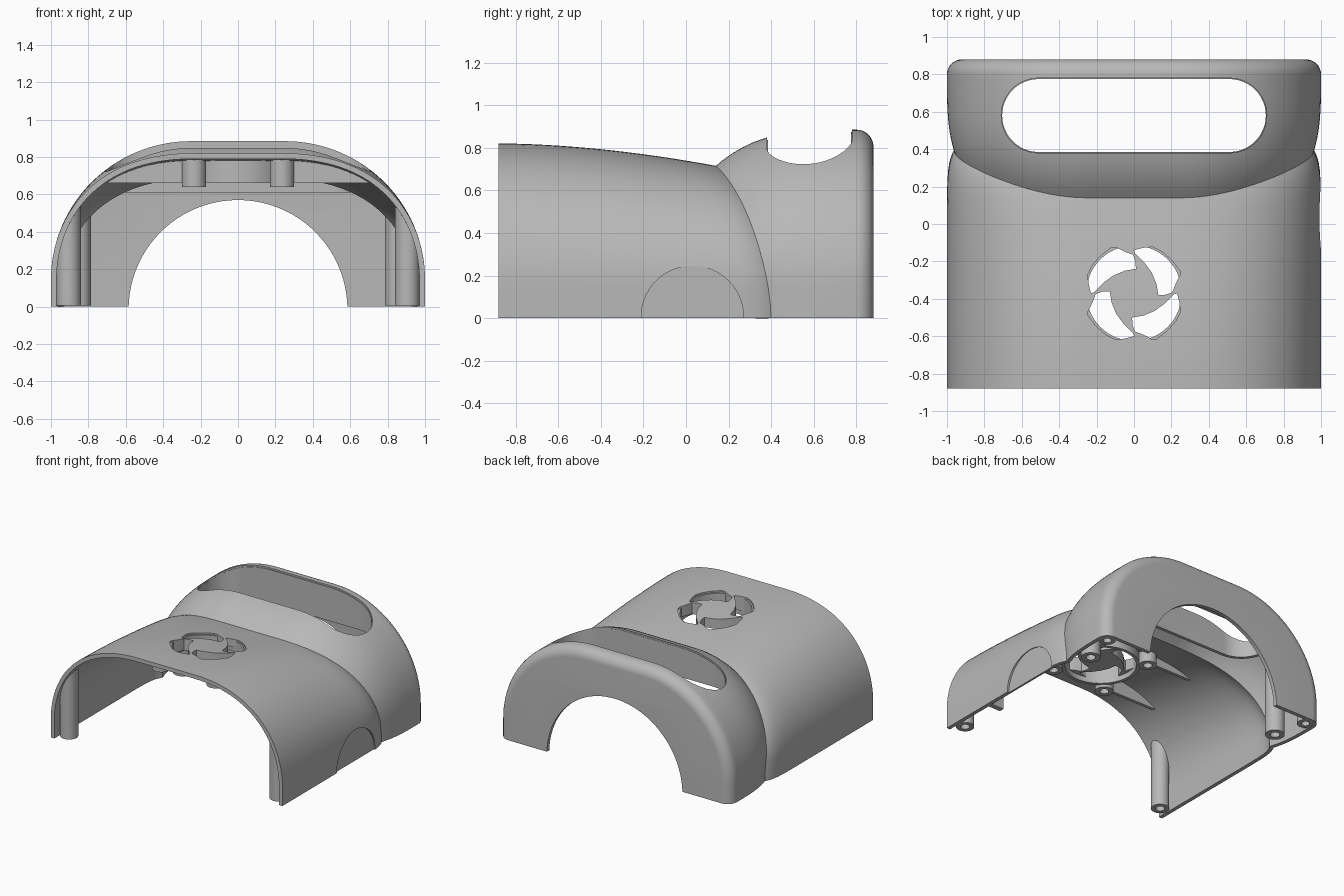
import bpy, bmesh, math
from mathutils import Matrix

if "Cube" in bpy.data.objects:
    bpy.data.objects.remove(bpy.data.objects["Cube"])

grey = bpy.data.materials.new("plain grey")
grey.use_nodes = True
COLOUR = (0.48, 0.48, 0.48, 1)
grey.diffuse_color = COLOUR
grey.node_tree.nodes["Principled BSDF"].inputs["Base Color"].default_value = COLOUR

FRONT, BACK, FILLET = -0.88, 0.88, 0.08
FAN_Y, FAN_OFF = -0.37, 0.24


def finish(name, bm):
    bmesh.ops.recalc_face_normals(bm, faces=bm.faces[:])
    me = bpy.data.meshes.new(name)
    bm.to_mesh(me)
    bm.free()
    me.materials.append(grey)
    ob = bpy.data.objects.new(name, me)
    bpy.context.collection.objects.link(ob)
    return ob


def boolean(ob, other, op, remove=True):
    mod = ob.modifiers.new("bool", 'BOOLEAN')
    mod.operation, mod.object, mod.solver = op, other, 'EXACT'
    bake(ob)
    if remove:
        bpy.data.objects.remove(other)


def bake(ob):
    dg = bpy.context.evaluated_depsgraph_get()
    dg.update()
    me = bpy.data.meshes.new_from_object(ob.evaluated_get(dg))
    ob.modifiers.clear()
    ob.data = me


def smooth(ob):
    bpy.ops.object.select_all(action='DESELECT')
    ob.select_set(True)
    bpy.context.view_layer.objects.active = ob
    bpy.ops.object.shade_smooth_by_angle(angle=math.radians(25))


# Arch cross-section: (x, z, normal x, normal z), from +x foot to -x foot
def arch():
    flat, rx, rz, z0, n = 0.25, 0.75, 0.74, 0.145, 28
    half = [(1, 0, 1, 0), (1, z0 / 2, 1, 0)]
    for i in range(n + 1):
        a = math.pi / 2 * i / n
        c, s = math.cos(a), math.sin(a)
        half.append((flat + rx * c, z0 + rz * s, c, s))
    return half + [(0, z0 + rz, 0, 1)] + [(-x, z, -nx, nz) for x, z, nx, nz in reversed(half)]


# Rings of the hood: front body, waist seam, swollen rear, rounded back edge
def rings(inset=0.0):
    stations = [("front", 1 - (1 - i / 20) ** 1.5) for i in range(21)]
    stations += [("rear", i / 16) for i in range(1, 17)]
    stations += [("fillet", i / 8) for i in range(1, 9)]
    out = []
    for kind, t in stations:
        ring = []
        for x, z, nx, nz in arch():
            seam = 0.4 - 0.26 * (z / 0.885) ** 1.6
            w = nz ** 2
            if kind == "front":
                y = FRONT + (seam - FRONT) * t
                g = t ** 1.8
                d = 0.065 * nz ** 4 * (1 - g) + 0.17 * w * g + 0.04 * (1 - w) * t ** 20
            elif kind == "rear":
                y = seam + (BACK - FILLET - seam) * t
                d = (w * 0.17 + (1 - w) * 0.04) * (1 - t) ** 3.4
            else:
                a = t * math.pi / 2
                y = BACK - FILLET + FILLET * math.sin(a)
                d = FILLET * (1 - math.cos(a))
            d += inset
            ring.append((x - nx * d, min(y, BACK - inset), z - nz * d))
        out.append(ring)
    return out


def hood(name, inset=0.0, closed=False):
    bm = bmesh.new()
    grid = [[bm.verts.new(p) for p in ring] for ring in rings(inset)]
    for a, b in zip(grid, grid[1:]):
        for i in range(len(a) - 1):
            bm.faces.new((a[i], a[i + 1], b[i + 1], b[i]))
    bm.faces.new(grid[-1])
    if closed:
        bm.faces.new(list(reversed(grid[0])))
        bm.faces.new([r[0] for r in grid] + [r[-1] for r in reversed(grid)])
        bmesh.ops.remove_doubles(bm, verts=bm.verts[:], dist=1e-5)
    return finish(name, bm)


def prism(name, pts, z0, z1):
    bm = bmesh.new()
    f = bm.faces.new([bm.verts.new((x, y, z0)) for x, y in pts])
    top = bmesh.ops.extrude_face_region(bm, geom=[f])["geom"]
    bmesh.ops.translate(bm, vec=(0, 0, z1 - z0),
                        verts=[v for v in top if isinstance(v, bmesh.types.BMVert)])
    return finish(name, bm)


def lathe(name, profile, x, y, steps=32):
    bm = bmesh.new()
    loops = []
    for k in range(steps):
        a = 2 * math.pi * k / steps
        loops.append([bm.verts.new((x + r * math.cos(a), y + r * math.sin(a), z)) for r, z in profile])
    for k in range(steps):
        a, b = loops[k], loops[(k + 1) % steps]
        for i in range(len(profile) - 1):
            bm.faces.new((a[i], b[i], b[i + 1], a[i + 1]))
    bmesh.ops.remove_doubles(bm, verts=bm.verts[:], dist=1e-5)
    return finish(name, bm)


def box(name, x0, x1, y0, y1, z0, z1):
    return prism(name, [(x0, y0), (x1, y0), (x1, y1), (x0, y1)], z0, z1)


def cylinder(name, r, depth, loc, axis):
    bm = bmesh.new()
    bmesh.ops.create_cone(bm, cap_ends=True, segments=96, radius1=r, radius2=r, depth=depth,
                          matrix=Matrix.Translation(loc) @ Matrix.Rotation(math.pi / 2, 4, axis))
    return finish(name, bm)


def stadium(name, r, z0, z1):
    pts = []
    for side in (1, -1):
        for i in range(25):
            a = math.pi * (i / 24 - 0.5)
            pts.append((side * (0.51 + r * math.cos(a)), 0.58 + side * r * math.sin(a)))
    return prism(name, pts, z0, z1)


# Four swirled fan openings
BLADE = [(0, 0.23), (0.05, 0.243), (0.1, 0.247), (0.15, 0.222), (0.2, 0.178), (0.245, 0.12),
         (0.245, 0.095), (0.222, 0.05), (0.205, 0.005), (0.17, -0.008), (0.13, -0.01),
         (0.12, 0.05), (0.095, 0.11), (0.055, 0.165), (0.005, 0.215)]


def cut_fan(ob):
    for c, s in ((1, 0), (0, 1), (-1, 0), (0, -1)):
        pts = [(x * c - y * s, FAN_Y + x * s + y * c) for x, y in BLADE]
        boolean(ob, prism("fan_cutter", pts, 0.5, 1.0), 'DIFFERENCE')


# Thin shell
shell = hood("shell")
top = max(shell.data.polygons, key=lambda p: p.center.z)
if top.normal.z < 0:
    shell.data.flip_normals()
solid = shell.modifiers.new("thickness", 'SOLIDIFY')
solid.thickness, solid.offset, solid.use_even_offset = 0.03, -1, True
bake(shell)

# Handle slot, round back opening, fan openings, shallow round dent on the left side
boolean(shell, stadium("slot_cutter", 0.2, 0.45, 1.2), 'DIFFERENCE')
boolean(shell, cylinder("back_cutter", 0.585, 0.3, (0, 0.9, -0.015), 'X'), 'DIFFERENCE')
cut_fan(shell)
boolean(shell, cylinder("dent_cutter", 0.24, 0.2, (1.085, 0.03, 0.005), 'Y'), 'DIFFERENCE')
smooth(shell)

# Inner fittings, trimmed to the inside of the shell
envelope = hood("envelope", 0.012, True)
parts = []


def post(name, x, y, r, z0):
    return lathe(name, [(0, 0.95), (r, 0.95), (r, z0), (r * 0.5, z0),
                        (r * 0.5, z0 + 0.1), (0, z0 + 0.1)], x, y)


for side, label in ((1, "left"), (-1, "right")):
    parts.append(post(label + "_front_post", side * 0.905, -0.79, 0.065, 0.005))
    parts.append(post(label + "_middle_post", side * 0.855, 0.54, 0.07, 0.005))
    parts.append(post(label + "_back_post", side * 0.92, 0.8, 0.06, 0.005))
    for s, end in ((-1, "front"), (1, "back")):
        y = FAN_Y + s * FAN_OFF
        parts.append(post(f"{label}_{end}_fan_post", side * 0.235, y, 0.065, 0.64))
        parts.append(box(f"{label}_{end}_rib", *sorted((side * 0.28, side * 0.95)),
                         y - 0.012, y + 0.012, 0.66, 0.95))

# Fan ring with its thick swirled grille
ring = [(0.255, 0.95), (0.28, 0.95), (0.28, 0.66), (0.255, 0.66), (0.255, 0.95)]
parts.append(lathe("fan_ring", ring, 0, FAN_Y, 64))
grille = lathe("fan_grille", [(0, 0.95), (0.26, 0.95), (0.26, 0.7), (0, 0.7)], 0, FAN_Y, 64)
cut_fan(grille)
parts.append(grille)

# Wall lining the handle slot, and a small clip on the left side
slot_wall = stadium("slot_wall", 0.22, 0.61, 0.95)
boolean(slot_wall, stadium("slot_wall_cutter", 0.195, 0.5, 1.0), 'DIFFERENCE')
parts.append(slot_wall)
parts.append(box("left_clip", 0.86, 0.985, -0.46, -0.42, 0.005, 0.1))

for ob in parts:
    boolean(ob, envelope, 'INTERSECT', remove=False)
    smooth(ob)
bpy.data.objects.remove(envelope)
